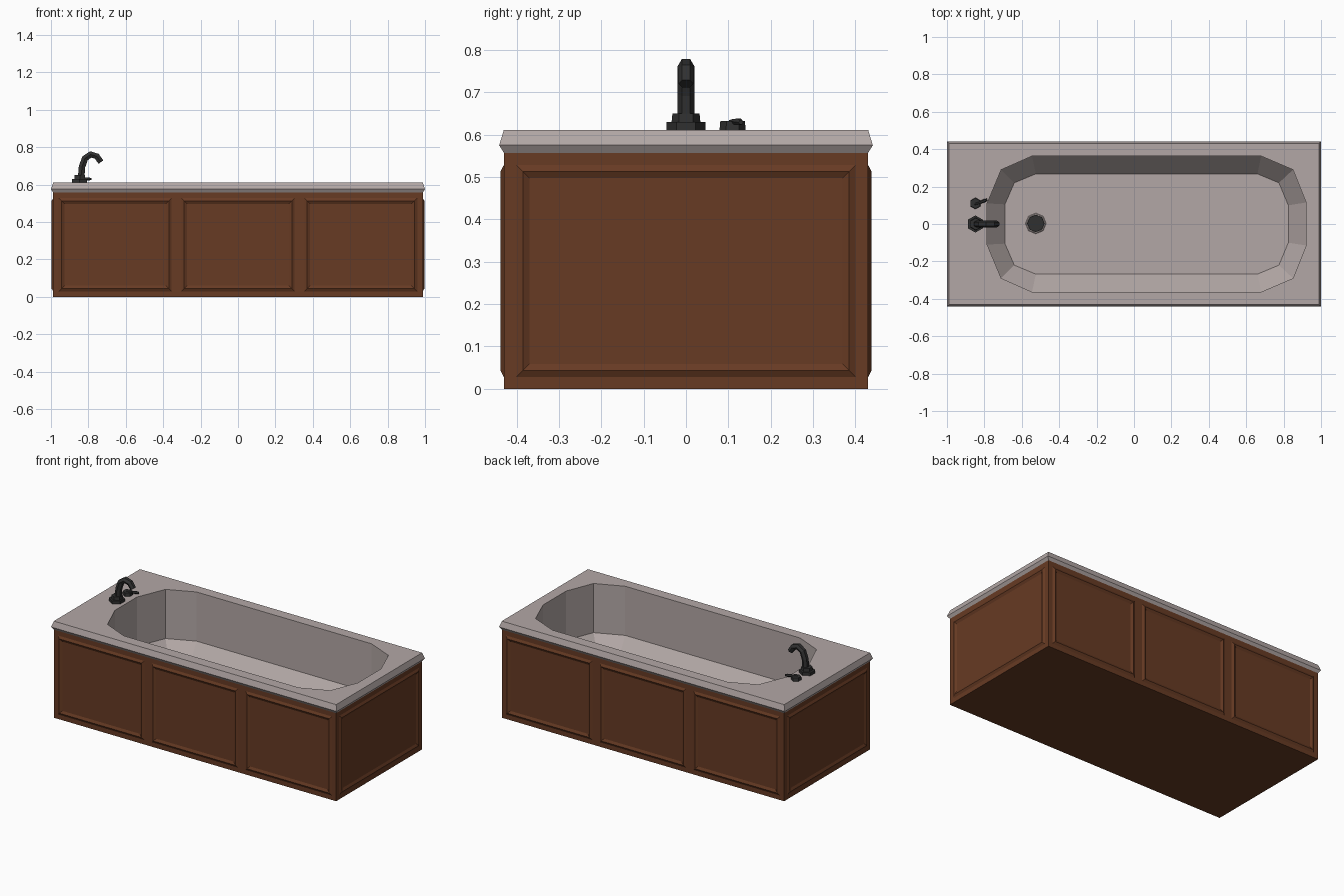
import bpy, bmesh, math
from mathutils import Matrix, Vector

if "Cube" in bpy.data.objects:
    bpy.data.objects.remove(bpy.data.objects["Cube"])


def material(name, rgb):
    m = bpy.data.materials.new(name)
    m.diffuse_color = (*rgb, 1)
    m.use_nodes = True
    m.node_tree.nodes["Principled BSDF"].inputs["Base Color"].default_value = m.diffuse_color
    return m


WOOD = material("wood", (0.135, 0.043, 0.017))
STONE = material("stone", (0.45, 0.39, 0.38))
METAL = material("dark_metal", (0.03, 0.03, 0.03))


def finish(bm, name, mat, recalc=True):
    if recalc:
        bmesh.ops.recalc_face_normals(bm, faces=bm.faces[:])
    me = bpy.data.meshes.new(name)
    bm.to_mesh(me)
    bm.free()
    me.materials.append(mat)
    ob = bpy.data.objects.new(name, me)
    bpy.context.collection.objects.link(ob)
    return ob


def add_ring(bm, points):
    return [bm.verts.new(p) for p in points]


def skin(bm, a, b):
    n = len(a)
    for i in range(n):
        j = (i + 1) % n
        bm.faces.new((a[i], a[j], b[j], b[i]))


def rect(hx, hy, z):
    return [(-hx, -hy, z), (hx, -hy, z), (hx, hy, z), (-hx, hy, z)]


# Wooden surround: open at the top where the rim sits
bm = bmesh.new()
low = add_ring(bm, rect(0.988, 0.43, 0))
high = add_ring(bm, rect(0.988, 0.43, 0.557))
skin(bm, low, high)
bm.faces.new(low[::-1])
finish(bm, "surround", WOOD)


# Raised moulding frames: ridge profile around each panel
def moulding(name, width, matrix):
    bm = bmesh.new()
    rings = []
    for inset, h in ((0, 0), (0.015, 0.008), (0.031, 0)):
        pts = rect(width / 2 - inset, 0.25 - inset, h)
        rings.append(add_ring(bm, [matrix @ Vector(p) for p in pts]))
    skin(bm, rings[0], rings[1])
    skin(bm, rings[1], rings[2])
    finish(bm, name, WOOD, recalc=False)


stand = Matrix.Rotation(math.pi / 2, 4, 'X')
for k, (side, dist, centres, width) in enumerate((
        ("front", 0.43, (-0.657, 0, 0.657), 0.605),
        ("right", 0.988, (0,), 0.80),
        ("back", 0.43, (-0.657, 0, 0.657), 0.605),
        ("left", 0.988, (0,), 0.80))):
    for i, c in enumerate(centres):
        place = Matrix.Rotation(k * math.pi / 2, 4, 'Z') @ Matrix.Translation((c, -dist, 0.278))
        moulding(f"{side}_moulding_{i + 1}", width, place @ stand)


# Rim and basin as one shell: upright walls, sloped lower band, flat floor
def basin_outline(half, z):
    return [(x, -y, z) for x, y in half] + [(x, y, z) for x, y in half[::-1]]


OPENING = [(-0.785, 0.11), (-0.71, 0.29), (-0.545, 0.363), (0.68, 0.363), (0.85, 0.29), (0.92, 0.115)]
FLOOR = [(-0.69, 0.105), (-0.64, 0.22), (-0.525, 0.268), (0.66, 0.268), (0.775, 0.22), (0.825, 0.10)]
bm = bmesh.new()
edge = [add_ring(bm, rect(hx, hy, z)) for hx, hy, z in (
    (0.988, 0.43, 0.557), (1.0, 0.441, 0.575), (0.988, 0.43, 0.611))]
skin(bm, edge[0], edge[1])
skin(bm, edge[1], edge[2])
opening = add_ring(bm, basin_outline(OPENING, 0.611))
wall = add_ring(bm, basin_outline(OPENING, 0.30))
floor = add_ring(bm, basin_outline(FLOOR, 0.19))
skin(bm, opening, wall)
skin(bm, wall, floor)
bm.faces.new(floor)
top_edges = []
for ring in (edge[2], opening):
    for i, v in enumerate(ring):
        top_edges.append(bm.edges.get((v, ring[(i + 1) % len(ring)])))
bmesh.ops.triangle_fill(bm, use_beauty=True, edges=top_edges, normal=(0, 0, 1))
finish(bm, "rim_and_basin", STONE)


# Drain, tap base and handle base
def prism(name, x, y, z0, z1, r0, r1, sides, mat):
    bm = bmesh.new()
    bmesh.ops.create_cone(bm, cap_ends=True, segments=sides, radius1=r0, radius2=r1, depth=z1 - z0,
                          matrix=Matrix.Translation((x, y, (z0 + z1) / 2)))
    return finish(bm, name, mat)


prism("drain_ring", -0.525, 0.003, 0.188, 0.193, 0.058, 0.052, 8, STONE)
prism("drain", -0.525, 0.003, 0.19, 0.196, 0.048, 0.045, 8, METAL)
prism("tap_base", -0.848, 0, 0.609, 0.63, 0.046, 0.046, 6, METAL)
prism("tap_collar", -0.846, 0, 0.63, 0.65, 0.034, 0.032, 6, METAL)
prism("handle_base", -0.848, 0.11, 0.609, 0.632, 0.031, 0.029, 6, METAL)


# Tubes swept along a path
def tube(name, path, radii, sides):
    bm = bmesh.new()
    pts = [Vector(p) for p in path]
    rings = []
    for i, p in enumerate(pts):
        d = (pts[min(i + 1, len(pts) - 1)] - pts[max(i - 1, 0)]).normalized()
        side = d.cross(Vector((0, 1, 0)) if abs(d.y) < 0.9 else Vector((0, 0, 1))).normalized()
        up = d.cross(side)
        angles = [2 * math.pi * (s + 0.5) / sides for s in range(sides)]
        rings.append(add_ring(bm, [p + radii[i] * (math.cos(a) * side + math.sin(a) * up) for a in angles]))
    for a, b in zip(rings, rings[1:]):
        skin(bm, a, b)
    bm.faces.new(rings[0][::-1])
    bm.faces.new(rings[-1])
    return finish(bm, name, METAL)


tube("spout",
     [(-0.838, 0, 0.645), (-0.834, 0, 0.695), (-0.818, 0, 0.74), (-0.788, 0, 0.761),
      (-0.755, 0, 0.751), (-0.733, 0, 0.72)],
     [0.020, 0.020, 0.020, 0.020, 0.019, 0.018], 6)
tube("handle_lever",
     [(-0.855, 0.105, 0.629), (-0.825, 0.114, 0.631), (-0.80, 0.125, 0.630), (-0.785, 0.13, 0.629)],
     [0.006, 0.007, 0.009, 0.006], 6)
